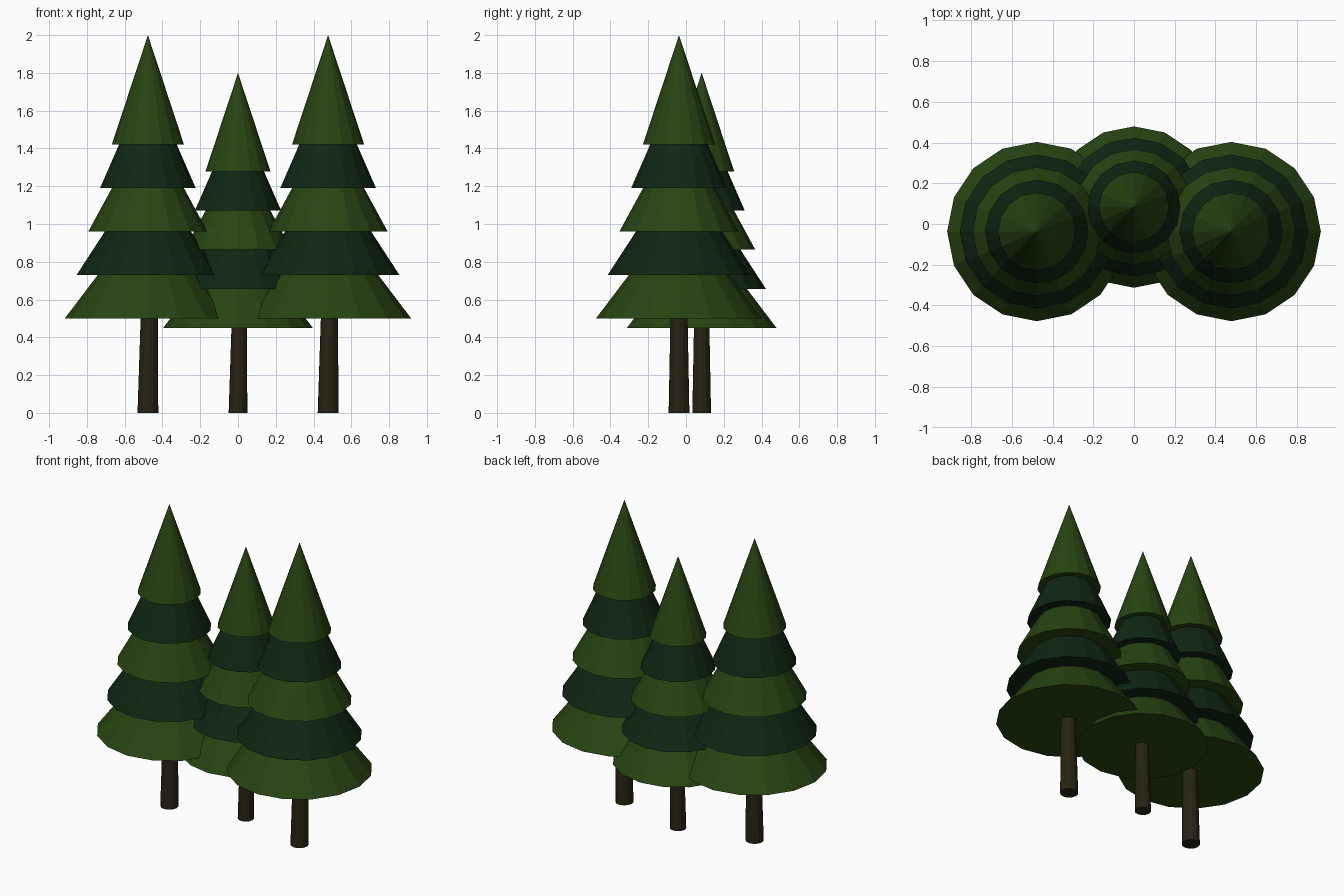
import bpy
import bmesh
from mathutils import Matrix

if "Cube" in bpy.data.objects:
    bpy.data.objects.remove(bpy.data.objects["Cube"])


def material(name, rgb):
    m = bpy.data.materials.new(name)
    m.diffuse_color = (*rgb, 1.0)
    m.use_nodes = True
    m.node_tree.nodes["Principled BSDF"].inputs["Base Color"].default_value = m.diffuse_color
    return m


LIGHT = material("light green needles", (0.021, 0.058, 0.006))
DARK = material("dark green needles", (0.005, 0.020, 0.0065))
BARK = material("brown bark", (0.021, 0.017, 0.006))


def cone(name, sides, r1, r2, z0, height, centre, mat, lean=0.0):
    """Flat-shaded capped cone standing at z0, optionally leaning along x."""
    bm = bmesh.new()
    bmesh.ops.create_cone(bm, cap_ends=True, cap_tris=False, segments=sides,
                          radius1=r1, radius2=r2, depth=height,
                          matrix=Matrix.Translation((0, 0, z0 + height / 2)))
    bmesh.ops.remove_doubles(bm, verts=bm.verts, dist=1e-5)
    for v in bm.verts:
        v.co.x += lean * (v.co.z - z0)
    bmesh.ops.recalc_face_normals(bm, faces=bm.faces)
    me = bpy.data.meshes.new(name)
    bm.to_mesh(me)
    bm.free()
    me.materials.append(mat)
    ob = bpy.data.objects.new(name, me)
    ob.location = (centre[0], centre[1], 0)
    bpy.context.collection.objects.link(ob)


def pine(name, centre, s):
    # slightly leaning tapered trunk
    cone(name + "_trunk", 12, 0.055 * s, 0.044 * s, 0.0, 0.58 * s,
         centre, BARK, lean=0.014)
    # five stacked skirts of branches, alternating greens
    for i in range(5):
        cone(f"{name}_branches_{i + 1}", 16, (0.44 - 0.0622 * i) * s, 0.0,
             (0.50 + 0.23 * i) * s, 0.58 * s, centre, DARK if i % 2 else LIGHT)


pine("left_tree", (-0.477, -0.037), 1.0)
pine("right_tree", (0.477, -0.037), 1.0)
pine("middle_tree", (0.0, 0.083), 0.9)
